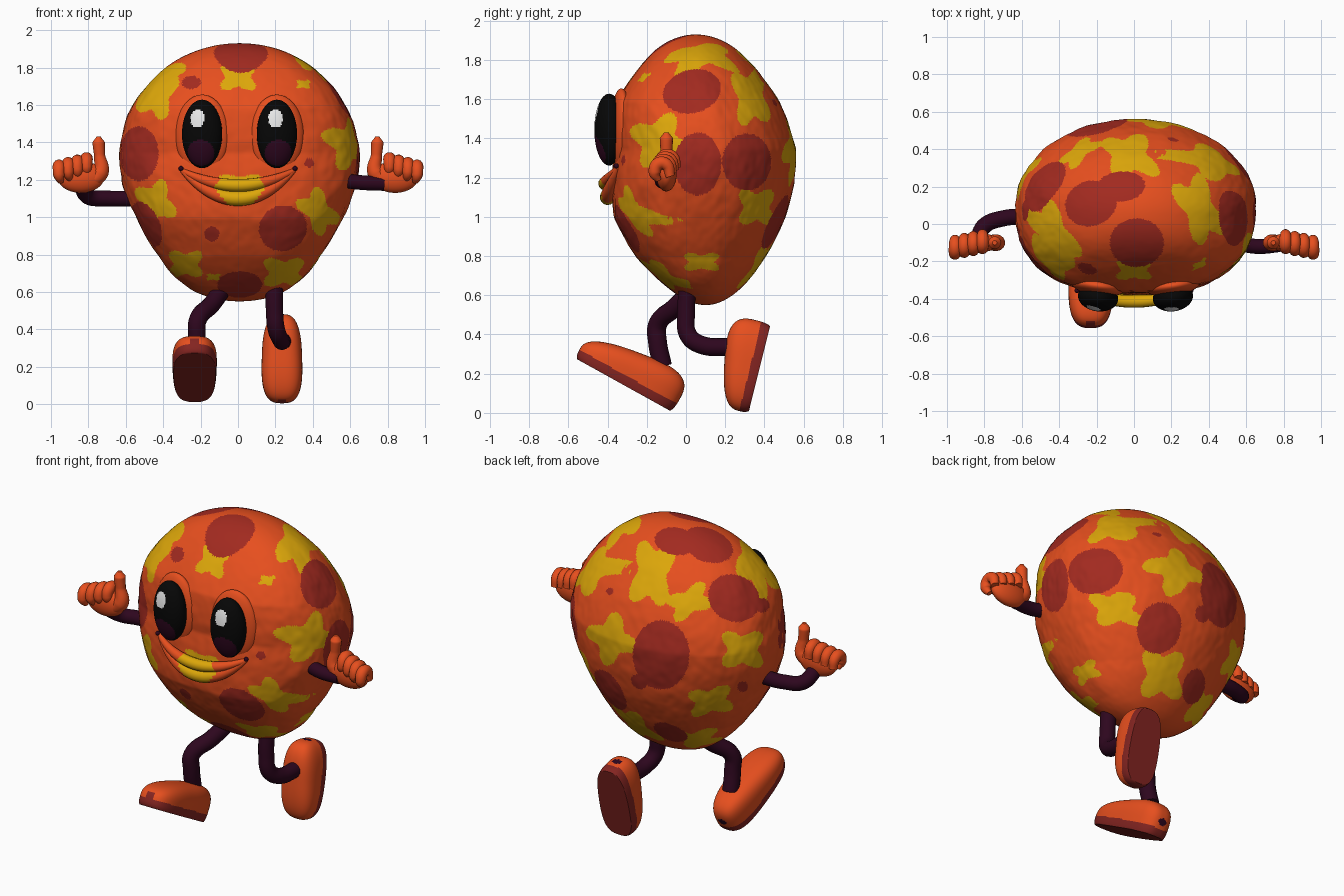
import bpy, bmesh, math
from mathutils import Vector, Matrix, noise

if "Cube" in bpy.data.objects:
    bpy.data.objects.remove(bpy.data.objects["Cube"])


def material(name, r, g, b):
    m = bpy.data.materials.new(name)
    m.use_nodes = True
    m.diffuse_color = (r, g, b, 1)
    m.node_tree.nodes["Principled BSDF"].inputs["Base Color"].default_value = (r, g, b, 1)
    return m


ORANGE = material("orange skin", .8, .078, .013)
YELLOW = material("yellow patch", .73, .39, .003)
RED = material("dark red spot", .36, .023, .014)
SOLE = material("maroon sole", .23, .018, .015)
PURPLE = material("deep purple", .027, .002, .013)
BLACK = material("black eye", .002, .002, .002)
WHITE = material("white glint", .85, .85, .85)


def finish(name, bm, mats):
    mesh = bpy.data.meshes.new(name)
    bm.to_mesh(mesh)
    bm.free()
    for m in mats:
        mesh.materials.append(m)
    mesh.shade_smooth()
    mesh.set_sharp_from_angle(angle=math.radians(40))
    ob = bpy.data.objects.new(name, mesh)
    bpy.context.collection.objects.link(ob)
    return ob


def ball(name, centre, size, mats, turn=0, rule=None):
    """Ellipsoid; rule(point) gives the material index in local units."""
    bm = bmesh.new()
    bmesh.ops.create_uvsphere(bm, u_segments=80, v_segments=60, radius=1)
    if rule:
        for f in bm.faces:
            f.material_index = rule(f.calc_center_median())
    bm.transform(Matrix.Translation(centre) @ Matrix.Rotation(turn, 4, "Z")
                 @ Matrix.Diagonal((*size, 1)))
    return finish(name, bm, mats)


def tube(name, points, radii, mats, rule=None):
    """Round tube through the points, with one radius per point."""
    cu = bpy.data.curves.new(name, "CURVE")
    cu.dimensions = "3D"
    cu.bevel_depth, cu.bevel_resolution, cu.resolution_u = 1, 5, 10
    cu.use_fill_caps = True
    sp = cu.splines.new("BEZIER")
    sp.bezier_points.add(len(points) - 1)
    for bp, p, r in zip(sp.bezier_points, points, radii):
        bp.co, bp.radius = p, r
        bp.handle_left_type = bp.handle_right_type = "AUTO"
    ob = bpy.data.objects.new(name, cu)
    bpy.context.collection.objects.link(ob)
    bpy.ops.object.select_all(action="DESELECT")
    ob.select_set(True)
    bpy.context.view_layer.objects.active = ob
    bpy.ops.object.convert(target="MESH")
    ob = bpy.context.view_layer.objects.active
    ob.data.materials.clear()
    for m in mats:
        ob.data.materials.append(m)
    for f in ob.data.polygons:
        f.material_index = rule(f.center) if rule else 0
    ob.data.shade_smooth()
    return ob


# Body shape: height on the unit ball, half width, half depth, depth offset
MID, HALF, SHIFT, BOXY = 1.24, .69, .008, 2.55
RINGS = [(-1, .66, .36, .1), (-.87, .6, .385, .095), (-.65, .566, .43, .075),
         (-.36, .59, .467, .07), (-.07, .628, .466, .087), (.15, .65, .466, .1),
         (.5, .665, .48, .062), (.8, .672, .445, .055), (1, .69, .45, .05)]


def ring(s):
    for lo, hi in zip(RINGS, RINGS[1:]):
        if s <= hi[0] or hi is RINGS[-1]:
            t = (s - lo[0]) / (hi[0] - lo[0])
            return [a + (b - a) * t for a, b in zip(lo[1:], hi[1:])]


def face_front(x, z):
    """Depth of the body's front surface, which is flatter than a circle."""
    s = (z - MID) / HALF
    kx, ky, yc = ring(s)
    rim = math.sqrt(max(0, 1 - s * s))
    return yc - ky * max(0, rim ** BOXY - abs(x / kx) ** BOXY) ** (1 / BOXY)


body = bmesh.new()
bmesh.ops.create_icosphere(body, subdivisions=7, radius=1)
for v in body.verts:
    x, y, s = v.co
    kx, ky, yc = ring(s)
    bump = 1 + .012 * noise.noise(v.co * 5) + .005 * noise.noise(v.co * 14)
    if y < 0:
        bump *= math.hypot(x, y) / (abs(x) ** BOXY + abs(y) ** BOXY) ** (1 / BOXY)
    v.co = (SHIFT + x * kx * bump, yc + y * ky * bump, MID + s * HALF)
body.normal_update()
samples = [(f, f.calc_center_median(), f.normal.copy()) for f in body.faces]


def paint(azimuth, elevation, index, patches):
    """Paint patches (u, v, half width, half height, tilt) projected along a direction."""
    a, e = math.radians(azimuth), math.radians(elevation)
    right = Vector((math.cos(a), math.sin(a), 0))
    toward = Vector((math.sin(a) * math.cos(e), -math.cos(a) * math.cos(e), math.sin(e)))
    up = toward.cross(right)
    spots = [(*p[:4], math.cos(math.radians(p[4])), math.sin(math.radians(p[4])))
             for p in patches]
    for f, c, n in samples:
        if n.dot(toward) < .15:
            continue
        pu, pv = c.dot(right), c.dot(up)
        for u, v, ru, rv, ct, st in spots:
            du, dv = pu - u, pv - v
            if du * du + dv * dv > .08:
                continue
            p, q = (du * ct + dv * st) / ru, (dv * ct - du * st) / rv
            limit = 1
            if index == 1:  # yellow patches are four-cornered with hollow sides
                limit = .9 - .25 * math.cos(4 * math.atan2(q, p))
            if math.hypot(p, q) < limit:
                f.material_index = index


FRONT, SIDE, TOP = (0, 0), (90, 0), (0, 90)
BACK_LEFT, BACK_RIGHT = (215, 25), (145, -25)
# Yellow patches
paint(*FRONT, 1, [(-.43, 1.66, .1, .14, -20), (0, 1.75, .105, .08, 0), (-.44, 1.08, .1, .12, 20),
                  (.43, 1.03, .09, .13, 35), (.245, .705, .12, .085, 0), (-.28, .75, .1, .08, 0),
                  (-.13, .68, .045, .02, 0), (.35, 1.71, .04, .025, 0), (.01, 1.19, .13, .04, 0)])
paint(*SIDE, 1, [(.33, 1.61, .095, .155, 10), (-.14, 1.39, .14, .13, 20),
                 (.36, 1.05, .1, .1, 0), (.08, .77, .1, .05, 0)])
paint(*TOP, 1, [(-.43, -.05, .1, .2, 30), (.35, .08, .11, .2, 25)])
paint(*BACK_LEFT, 1, [(-.19, 1.43, .125, .195, -10), (.02, 1.27, .135, .09, 25),
                      (-.42, 1.06, .125, .14, 30), (.32, 1, .13, .115, 0), (.14, .71, .135, .085, 10)])
paint(*BACK_RIGHT, 1, [(.13, .83, .135, .15, 0), (.36, .67, .06, .12, -25)])
# Dark red ovals
paint(*FRONT, 2, [(-.53, 1.34, .105, .145, 0), (.24, .94, .13, .12, 20), (.01, .64, .12, .07, 0),
                  (-.49, .96, .07, .13, 25), (-.14, .91, .04, .04, 0),
                  (-.25, 1.72, .05, .035, 0), (.38, 1.29, .025, .025, 0)])
paint(*SIDE, 2, [(.03, 1.64, .15, .11, 15), (.06, 1.27, .12, .16, 0), (.31, 1.28, .125, .145, 0)])
paint(*TOP, 2, [(-.23, .11, .14, .12, 20), (-.07, .2, .13, .08, 5), (.015, -.1, .145, .13, 0)])
paint(*BACK_LEFT, 2, [(-.14, .97, .16, .195, 0), (.27, 1.29, .15, .13, -30), (.43, 1.25, .04, .04, 0),
                      (.32, .79, .03, .03, 0), (-.43, 1.33, .02, .02, 0)])
paint(*BACK_RIGHT, 2, [(.1, 1.09, .125, .15, -20), (.32, .78, .065, .1, -15), (.35, 1.19, .04, .05, 0)])
finish("body", body, [ORANGE, YELLOW, RED])


# Eyes in shallow sockets, with a glint and a purple lower reflection
def eye_colour(p):
    if p.y > 0:
        return 0
    if math.hypot((p.x + .14) / .36, (p.z - .45) / .26) < 1:
        return 1
    return 2 if math.hypot(p.x / .66, (p.z + .55) / .38) < 1 else 0


for side, word in ((-1, "right"), (1, "left")):
    x = .2 * side + .008
    turn = math.radians(8) * side
    ball(word + "_eye_socket", (x, -.33, 1.44), (.145, .055, .215), [ORANGE], turn)
    ball(word + "_eye", (x, -.392, 1.445), (.108, .075, .183), [BLACK, WHITE, PURPLE], turn, eye_colour)
    ball(word + "_dimple", (.305 * side, face_front(.305, 1.26) - .012, 1.26),
         (.013, .013, .013), [PURPLE])


# Smiling lips following the face
def lip(name, low, thick, bulge):
    pts, radii = [], []
    for i in range(-6, 7):
        t = i / 6
        x, z = .3 * t, low + (1.25 - low) * t * t
        pts.append((x, face_front(x, z) - bulge * (1 - t * t), z))
        radii.append(.012 + thick * (1 - t * t))
    tube(name, pts, radii, [ORANGE, YELLOW],
         lambda c: int(abs(c.x - .01) < .14 - .8 * abs(c.z - 1.16)))


lip("upper_lip", 1.17, .022, .035)
lip("lower_lip", 1.1, .028, .022)

# Arms
tube("right_arm", [(-.55, .04, 1.1), (-.7, .03, 1.1), (-.8, -.01, 1.11), (-.835, -.09, 1.17)],
     [.043] * 4, [PURPLE])
tube("left_arm", [(.54, -.1, 1.2), (.66, -.12, 1.185), (.78, -.11, 1.18)], [.04] * 3, [PURPLE])

# Fists with thumbs up
for side, word in ((-1, "right"), (1, "left")):
    ball(word + "_palm", (.84 * side, -.1, 1.215), (.125, .052, .085), [ORANGE])
    tube(word + "_thumb", [(side * x, -.1, z) for x, z in
                           ((.79, 1.19), (.735, 1.24), (.74, 1.33), (.745, 1.4), (.745, 1.43))],
         [.04, .045, .03, .034, .012], [ORANGE])
    for i in range(4):
        x, y, z = side * (.81 + .049 * i), -.01 * i, 1.315 - .013 * i
        tube(f"{word}_finger_{i + 1}",
             [(x, y - .05, z - .07), (x, y - .07, z - .01), (x, y - .11, z - .005),
              (x, y - .13, z - .05), (x - .01 * side, y - .11, z - .09)],
             [.024, .032, .034, .031, .015], [ORANGE])

# Legs
tube("right_leg", [(-.08, .03, .62), (-.14, -.06, .535), (-.215, -.145, .45),
                   (-.22, -.145, .36), (-.225, -.12, .24)], [.048] * 5, [PURPLE])
tube("left_leg", [(.195, .01, .66), (.195, 0, .5), (.205, .01, .4), (.225, .07, .35), (.24, .24, .335)],
     [.046] * 5, [PURPLE])


# Sole edge rising into a small toe tab, and a dark mark on the heel
def shoe_colour(p):
    if p.z < .048 or (abs(p.x) < .025 and p.y < -.17 and p.z < .085):
        return 1
    return 2 if p.y > .19 and math.hypot(p.x / .03, (p.z - .09) / .02) < 1 else 0


# Shoes: a rounded box on a flat sole, a little taller and narrower at the heel
def shoe(name, x, y, z, length, width, tilt):
    bm = bmesh.new()
    bmesh.ops.create_uvsphere(bm, u_segments=96, v_segments=64, radius=1)
    for v in bm.verts:
        p = v.co / sum(abs(c) ** 2.9 for c in v.co) ** (1 / 2.9)
        height = .184 + .042 * p.y
        v.co = (p.x * width / 2 * (.96 - .06 * p.y), p.y * length / 2,
                (max(p.z, -.5) + .5) / 1.5 * height)
    for f in bm.faces:
        f.material_index = shoe_colour(f.calc_center_median())
    bm.transform(Matrix.Translation((x, y, z)) @ Matrix.Rotation(math.radians(tilt), 4, "X"))
    finish(name, bm, [ORANGE, SOLE, PURPLE])


shoe("right_shoe", -.232, -.318, .142, .57, .245, -29)
shoe("left_shoe", .235, .375, .226, .47, .225, 76)
